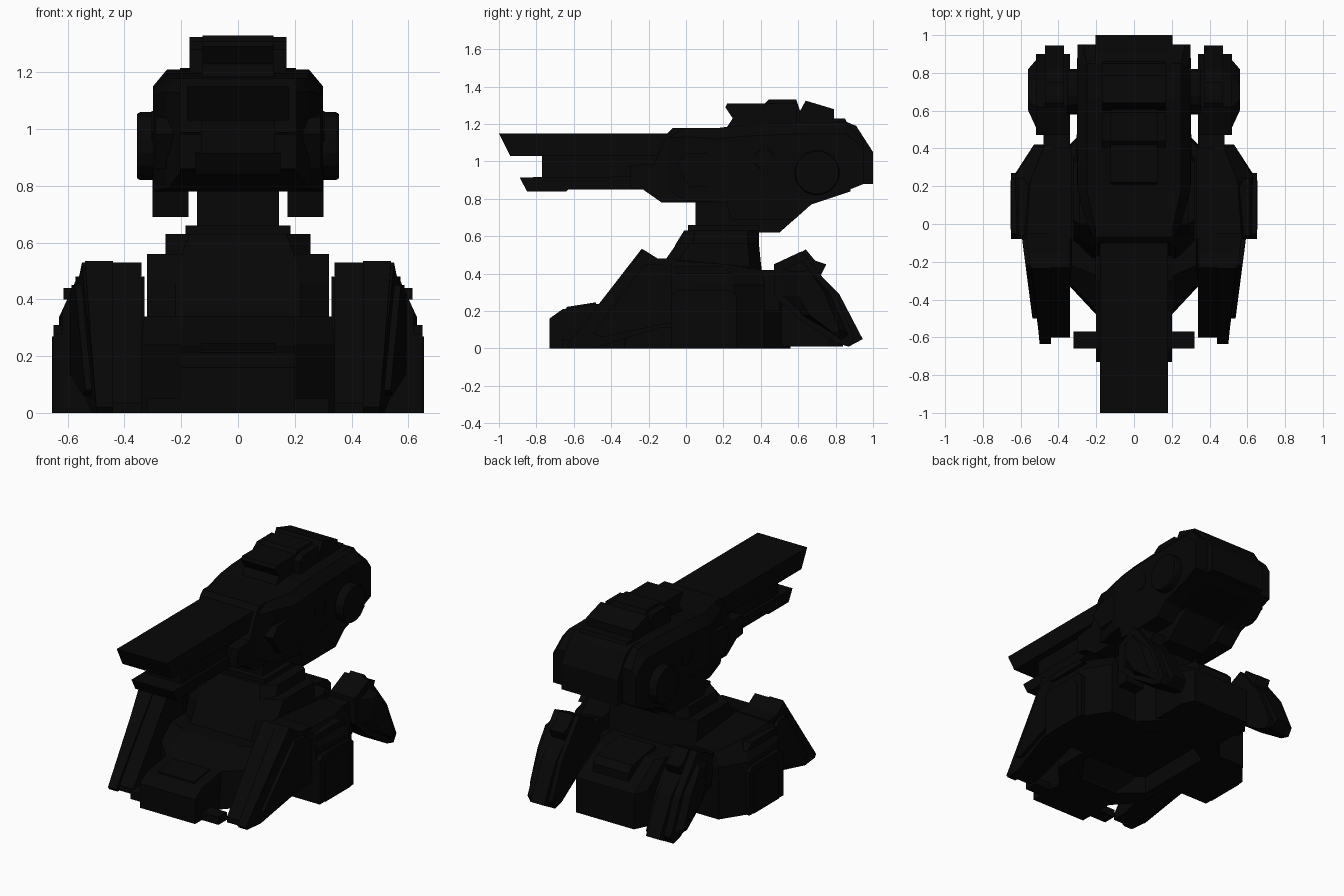
import bpy, bmesh, math

black = bpy.data.materials.new("matte black")
black.diffuse_color = (0.002, 0.002, 0.002, 1)


def loft(name, rings, mirror=False):
    """Skin a list of equal-length rings of xyz points, capped at both ends."""
    bm = bmesh.new()
    for s in ((1, -1) if mirror else (1,)):
        vs = [[bm.verts.new((p[0] * s, p[1], p[2])) for p in r] for r in rings]
        n = len(vs[0])
        for a, b in zip(vs, vs[1:]):
            for i in range(n):
                j = (i + 1) % n
                bm.faces.new((a[i], a[j], b[j], b[i]))
        bm.faces.new(vs[0])
        bm.faces.new(vs[-1])
    bmesh.ops.recalc_face_normals(bm, faces=bm.faces)
    me = bpy.data.meshes.new(name)
    bm.to_mesh(me)
    bm.free()
    me.materials.append(black)
    ob = bpy.data.objects.new(name, me)
    bpy.context.collection.objects.link(ob)
    return ob


def prof(name, pts, x0, x1, mirror=False, lean=0, y_ref=0):
    """Side profile (y, z) stretched from x0 to x1; lean shifts the outer side with y."""
    return loft(name, [[(x0, y, z) for y, z in pts],
                       [(x1 + lean * (y - y_ref), y, z) for y, z in pts]], mirror)


def box(name, x0, x1, y0, y1, z0, z1, mirror=False):
    return prof(name, [(y0, z0), (y1, z0), (y1, z1), (y0, z1)], x0, x1, mirror)


def section(y, w, zb, zt, c):
    return [(-w, y, zb), (w, y, zb), (w, y, zt - c * 1.2),
            (w - c, y, zt), (c - w, y, zt), (-w, y, zt - c * 1.2)]


def plan(z, wf, w, yf, y0, y1, yb):
    """Eight-sided outline seen from above."""
    return [(wf, yf, z), (w, y0, z), (w, y1, z), (wf, yb, z),
            (-wf, yb, z), (-w, y1, z), (-w, y0, z), (-wf, yf, z)]


# base hull with a recessed underside, and tongues
loft("base_hull", [plan(.1, .12, .26, -.3, -.2, .3, .38),
                   plan(0, .14, .28, -.34, -.22, .32, .4),
                   plan(0, .2, .34, -.48, -.33, .42, .56),
                   plan(.24, .2, .34, -.46, -.31, .42, .56),
                   plan(.34, .19, .33, -.28, -.22, .42, .5)])
prof("front_tongue", [(-.73, 0), (-.73, .16), (-.66, .21), (-.46, .24), (-.2, .33), (-.2, .12), (-.35, 0)],
     -.2, .2)
box("front_crossbar", -.32, .32, -.66, -.57, 0, .05)
prof("front_hatch", [(-.64, .2), (-.64, .222), (-.48, .247), (-.48, .22)], -.13, .13)
loft("rear_tongue", [plan(.01, .21, .25, .4, .44, .76, .84),
                     plan(.24, .21, .25, .3, .34, .76, .84),
                     plan(.38, .2, .24, .2, .24, .55, .62)])
prof("rear_box", [(.5, .2), (.78, .2), (.78, .33), (.74, .37), (.5, .41)], -.13, .13)

# pedestal tiers and neck
loft("pedestal", [plan(.3, .22, .32, -.2, -.1, .36, .42),
                  plan(.46, .22, .32, -.12, -.05, .34, .4),
                  plan(.56, .2, .32, -.05, .02, .33, .39)])
loft("pedestal_top", [plan(.55, .2, .255, -.06, .03, .33, .39),
                      plan(.63, .17, .255, -.01, .05, .33, .39)])
box("turn_plate", -.185, .185, .01, .39, .62, .66)
box("neck", -.145, .145, .05, .39, .6, .85)
prof("neck_yoke", [(.35, .62), (.5, .62), (.67, .77), (.67, .86), (.35, .86)], -.14, .14)

# side armour blocks
loft("side_block", [
    [(.33, -.08, 0), (.62, -.08, 0), (.64, .25, 0), (.53, .42, 0), (.33, .42, 0)],
    [(.33, -.08, .36), (.62, -.08, .36), (.63, .25, .34), (.53, .42, .34), (.33, .42, .36)],
    [(.33, -.08, .48), (.57, -.08, .47), (.55, .22, .45), (.48, .4, .42), (.33, .4, .43)]], True)
prof("side_plate", [(-.08, 0), (-.08, .28), (-.05, .31), (.24, .31), (.27, .28), (.27, 0)], .6, .65, True)
prof("side_panel", [(-.03, 0), (-.03, .24), (0, .27), (.2, .27), (.23, .24), (.23, 0)], .645, .655, True)
prof("shoulder_cap", [(-.06, .4), (-.06, .44), (.2, .44), (.24, .4)], .5, .615, True)
box("leg_link", .34, .48, .4, .5, .2, .42, True)

# front legs
prof("front_leg", [(-.23, .53), (-.6, .035), (-.6, 0), (-.5, 0), (-.14, .11), (-.05, .11),
                   (-.05, .48), (-.15, .48)], .34, .56, True, .13, -.15)
prof("front_leg_ridge", [(-.235, .535), (-.635, .02), (-.62, 0), (-.5, 0), (-.19, .45)],
     .44, .54, True, .1, -.23)
prof("front_leg_shell", [(-.13, .45), (-.22, .45), (-.5, .08), (-.45, .06), (-.07, .14), (-.07, .4)],
     .5, .595, True, .13, -.06)

# rear legs
prof("rear_leg", [(.47, .45), (.62, .52), (.7, .42), (.8, .29), (.9, .06), (.87, .01), (.8, .03),
                  (.6, .16), (.47, .28)], .34, .52, True)
loft("rear_leg_shell", [
    [(.5, y, z) for y, z in ((.47, .43), (.6, .49), (.78, .3), (.89, .06), (.85, .03), (.6, .18), (.48, .28))],
    [(.56, y, z) for y, z in ((.6, .41), (.66, .42), (.74, .3), (.82, .1), (.79, .08), (.66, .18), (.6, .28))]],
     True)
prof("rear_leg_ridge", [(.58, .49), (.64, .53), (.69, .47), (.75, .45), (.72, .39), (.82, .29), (.945, .05),
                        (.87, .01), (.82, .03), (.68, .3)], .37, .47, True)

# gun head
loft("head_shell", [section(-.1, .2, .85, 1.15, .02), section(0, .25, .79, 1.18, .04),
                    section(.18, .3, .78, 1.18, .05), section(.3, .3, .78, 1.195, .05),
                    section(.66, .3, .79, 1.21, .05), section(.85, .3, .84, 1.21, .05),
                    section(.95, .3, .88, 1.11, .03)])
prof("head_spine", [(-.1, 1.15), (-.07, 1.18), (.21, 1.18), (.85, 1.215), (.91, 1.19), (1, 1.05), (1, .88),
                    (.88, .88), (.88, .845), (.67, .78), (-.13, .78), (-.23, .85)], -.205, .205)
prof("lower_pod", [(.2, .85), (.24, .69), (.58, .69), (.67, .77), (.88, .84), (.88, .88)], .175, .302, True)
prof("cheek_plate", [(-.05, .98), (0, 1.04), (.3, 1.06), (.36, 1.0), (.3, .88), (.02, .86)], .2, .29, True)


# round side hubs
def hub(name, y, z, r, x0, x1, n):
    ring = [(r * math.cos(2 * math.pi * (i + .5) / n), r * math.sin(2 * math.pi * (i + .5) / n)) for i in range(n)]
    loft(name, [[(x, y + a * k, z + b * k) for a, b in ring]
                for x, k in ((x0, 1), (x1 - .01, 1), (x1, .95))], True)


hub("side_hub", .7, .94, .122, .28, .355, 16)
hub("side_bolt", .42, 1.01, .06, .28, .305, 8)

# top covers
prof("top_cover", [(.21, 1.17), (.25, 1.23), (.21, 1.29), (.22, 1.31), (.42, 1.31), (.44, 1.33),
                   (.59, 1.33), (.62, 1.24), (.62, 1.18)], -.125, .125)
prof("top_sight", [(.4, 1.18), (.4, 1.28), (.44, 1.31), (.59, 1.31), (.59, 1.18)], -.17, .17)
prof("rear_cover", [(.6, 1.19), (.61, 1.27), (.64, 1.325), (.79, 1.28), (.79, 1.23), (.85, 1.23), (.87, 1.19)],
     -.17, .17)

# barrel rails
prof("upper_barrel", [(-1, 1.15), (-.94, 1.03), (-.1, 1.03), (-.05, 1.15)], -.18, .18)
prof("barrel_core", [(-.77, 1.05), (-.77, .9), (-.1, .86), (-.1, 1.05)], -.13, .13)
prof("lower_barrel", [(-.89, .915), (-.85, .84), (-.64, .84), (-.63, .85), (-.1, .85), (-.1, .92)], -.15, .15)
prof("barrel_mount", [(-.3, .98), (-.3, .86), (-.23, .85), (-.13, .78), (.05, .78), (.05, 1.0)], -.205, .205)
